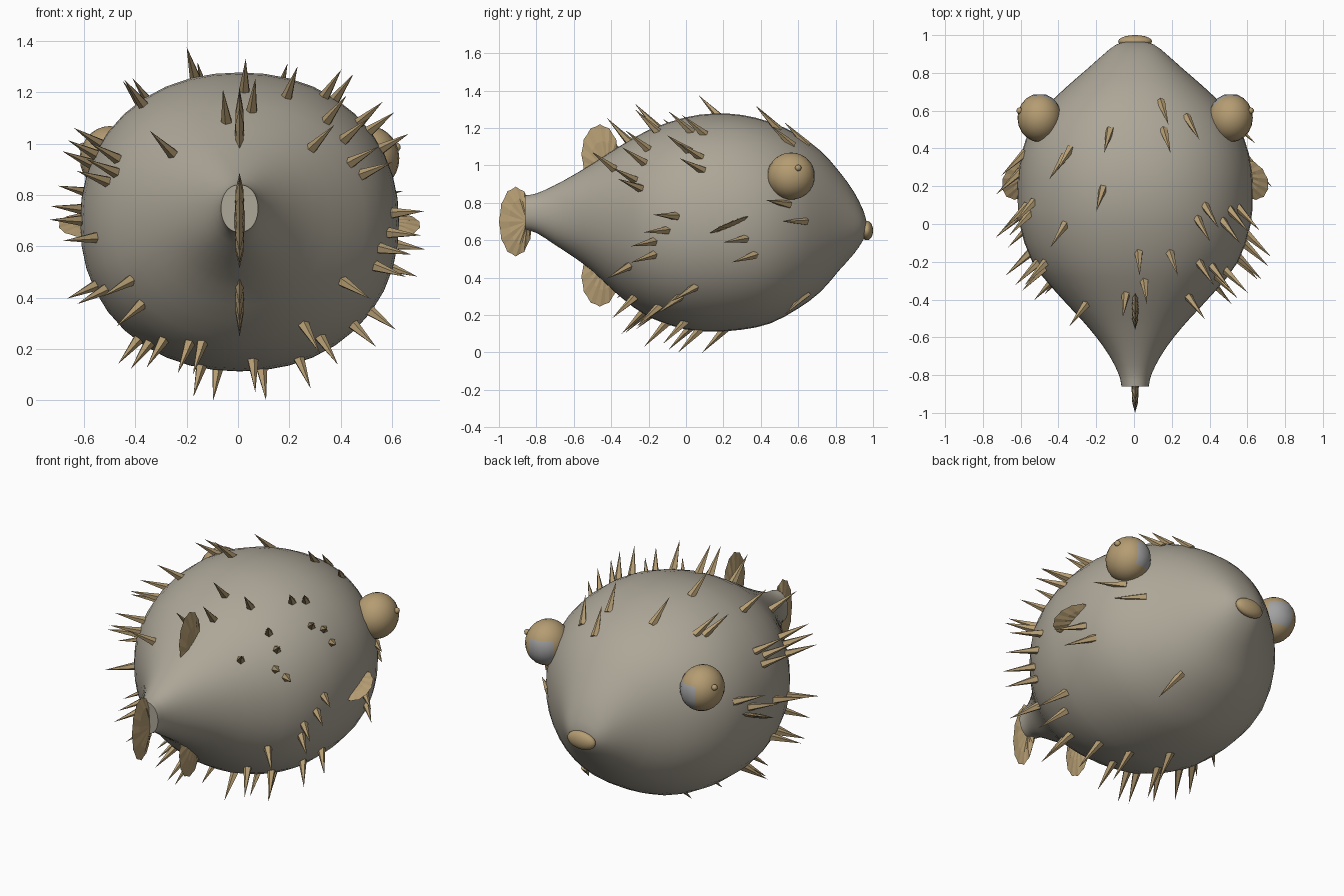
import bpy, bmesh, math
from mathutils import Vector

if "Cube" in bpy.data.objects:
    bpy.data.objects.remove(bpy.data.objects["Cube"])


def material(name, rgb):
    m = bpy.data.materials.new(name)
    m.diffuse_color = (*rgb, 1)
    m.use_nodes = True
    m.node_tree.nodes["Principled BSDF"].inputs["Base Color"].default_value = m.diffuse_color
    return m


SKIN = material("grey skin", (0.42, 0.385, 0.315))
TAN = material("tan", (0.46, 0.335, 0.17))
GREY = material("neutral grey", (0.36, 0.36, 0.36))


def finish(bm, name, mats, smooth=None):
    bmesh.ops.recalc_face_normals(bm, faces=bm.faces)
    me = bpy.data.meshes.new(name)
    bm.to_mesh(me)
    bm.free()
    ob = bpy.data.objects.new(name, me)
    bpy.context.collection.objects.link(ob)
    for m in mats:
        me.materials.append(m)
    if smooth:
        bpy.ops.object.select_all(action='DESELECT')
        bpy.context.view_layer.objects.active = ob
        ob.select_set(True)
        bpy.ops.object.shade_smooth_by_angle(angle=math.radians(smooth))
    return ob


# Body sections: y, half width, bottom z, top z
CX = 0.006
SECTIONS = [
    (-0.86, 0.072, 0.655, 0.84), (-0.80, 0.085, 0.64, 0.85),
    (-0.70, 0.135, 0.575, 0.895), (-0.60, 0.205, 0.51, 0.95),
    (-0.50, 0.29, 0.435, 1.01), (-0.36, 0.42, 0.305, 1.10),
    (-0.20, 0.545, 0.19, 1.19), (0.0, 0.612, 0.123, 1.258),
    (0.15, 0.622, 0.112, 1.278), (0.30, 0.615, 0.122, 1.27),
    (0.45, 0.578, 0.155, 1.232), (0.60, 0.49, 0.235, 1.165),
    (0.72, 0.37, 0.325, 1.078), (0.82, 0.255, 0.44, 0.967),
    (0.90, 0.165, 0.53, 0.855), (0.95, 0.10, 0.605, 0.755), (0.965, 0.05, 0.645, 0.70),
]


def section(y):
    """Smooth interpolation between the body sections."""
    S = SECTIONS
    i = max(0, min(len(S) - 2, sum(s[0] <= y for s in S) - 1))
    h = S[i + 1][0] - S[i][0]
    t = (y - S[i][0]) / h

    def slope(k, c):
        a, b = S[max(k - 1, 0)], S[min(k + 1, len(S) - 1)]
        return (b[c] - a[c]) / (b[0] - a[0])
    return [(2*t**3 - 3*t*t + 1) * S[i][c] + (t**3 - 2*t*t + t) * h * slope(i, c)
            + (3*t*t - 2*t**3) * S[i + 1][c] + (t**3 - t*t) * h * slope(i + 1, c)
            for c in (1, 2, 3)]


def surface(y, ang):
    """Point on the slightly squared oval body section."""
    w, lo, hi = section(y)
    c, s, p = math.cos(ang), math.sin(ang), 2.14
    k = (abs(c) ** p + abs(s) ** p) ** (-1 / p)
    return Vector((CX + w * c * k, y, (lo + hi) / 2 + (hi - lo) / 2 * s * k))


# Body
bm = bmesh.new()
N = 40
rings = []
for a, b in zip(SECTIONS, SECTIONS[1:]):
    for y in (a[0], (a[0] + b[0]) / 2):
        rings.append([bm.verts.new(surface(y, 2 * math.pi * k / N)) for k in range(N)])
rings.append([bm.verts.new(surface(SECTIONS[-1][0], 2 * math.pi * k / N)) for k in range(N)])
for r, s in zip(rings, rings[1:]):
    for k in range(N):
        bm.faces.new((r[k], r[(k + 1) % N], s[(k + 1) % N], s[k]))
bm.faces.new(rings[0])
bm.faces.new(rings[-1])
finish(bm, "body", [SKIN], 50)

# Mouth
bm = bmesh.new()
bmesh.ops.create_uvsphere(bm, u_segments=20, v_segments=12, radius=1)
for v in bm.verts:
    v.co = Vector((CX + v.co.x * 0.09, 0.967 + v.co.y * 0.033, 0.652 + v.co.z * 0.052))
finish(bm, "mouth", [TAN], 50)

# Eyes with a small pupil bump and a grey patch at the mouth side
for side, label in ((1, "right"), (-1, "left")):
    bm = bmesh.new()
    bmesh.ops.create_uvsphere(bm, u_segments=20, v_segments=14, radius=0.126)
    for v in bm.verts:
        v.co.x = v.co.x * 0.93 * side
        v.co.y = min(v.co.y * 1.02, 0.124)
    for f in bm.faces:
        c = f.calc_center_median()
        f.material_index = int(c.y > 0.07 and c.x * side < 0.03 and -0.07 < c.z < 0.05)
    bmesh.ops.translate(bm, verts=bm.verts, vec=(CX + side * 0.506, 0.562, 0.943))
    finish(bm, label + "_eye", [TAN, GREY], 40)
    bm = bmesh.new()
    bmesh.ops.create_uvsphere(bm, u_segments=10, v_segments=8, radius=0.017)
    bmesh.ops.translate(bm, verts=bm.verts, vec=(CX + side * 0.612, 0.60, 0.987))
    finish(bm, label + "_pupil", [TAN], 50)


def fin(name, centre, a, b, root, thick=0.02, n=24):
    """Ribbed oval fin spanned by half axes a and b, ribs fanning from the root."""
    bm = bmesh.new()
    c, a, b, root = Vector(centre), Vector(a), Vector(b), Vector(root)
    nrm = a.cross(b).normalized()
    mids = ([], [])
    rim = []
    for k in range(n):
        ang = 2 * math.pi * k / n
        d = a * math.cos(ang) + b * math.sin(ang)
        rib = k % 2 == 0
        edge = c + d * (1.0 if rib else 0.95)
        rim.append(bm.verts.new(edge))
        for j, sg in enumerate((1, -1)):
            m = (c + root).lerp(edge, 0.65)
            mids[j].append(bm.verts.new(m + nrm * sg * thick * (0.75 if rib else 0.55)))
    for j, sg in enumerate((1, -1)):
        hub = bm.verts.new(c + root + nrm * sg * thick)
        for k in range(n):
            m = (k + 1) % n
            bm.faces.new((hub, mids[j][k], mids[j][m]))
            bm.faces.new((mids[j][k], rim[k], rim[m], mids[j][m]))
    finish(bm, name, [TAN])


# Fins
fin("tail_fin", (CX, -0.91, 0.70), (0, 0.09, 0), (0, 0, 0.187), (0, 0.06, 0))
fin("dorsal_fin", (CX, -0.46, 1.06), (0, 0.1, 0), (0, 0, 0.16), (0, 0.04, -0.09))
fin("anal_fin", (CX, -0.46, 0.405), (0, 0.1, 0), (0, 0, 0.16), (0, 0.04, 0.09))
for side, label in ((1, "right"), (-1, "left")):
    fin(label + "_pectoral_fin", (CX + side * 0.61, 0.235, 0.683),
        (side * 0.02, 0.095, 0.045), (side * 0.095, -0.05, -0.01),
        (-side * 0.05, 0.03, 0.005), 0.014)

# Spikes: (y, angle around body in degrees, 0 = right, 90 = top)
RIGHT = [
    (0.65, 72), (0.57, 58), (0.5, 74), (0.1, 54), (0.03, 58), (-0.15, 71), (-0.2, 52),
    (-0.22, 41), (-0.38, 46), (-0.15, 88), (-0.3, 84), (0.09, 29), (0.02, 42), (0.08, 37),
    (-0.24, 23), (-0.27, 30), (-0.05, 4), (-0.1, -4), (-0.17, -11), (-0.17, -19),
    (-0.3, -32), (0.32, -9), (0.37, -18), (0.55, 11), (0.64, 0), (0.05, -36),
    (-0.03, -44), (-0.27, -60), (-0.14, -57), (0.0, -68), (0.08, -82), (-0.1, -85), (0.65, -63),
]
LEFT = [
    (0.5, 104), (0.36, 128), (0.4, 125), (0.19, 106), (0.0, 127), (-0.42, 135), (-0.37, 97),
    (0.1, 157), (0.12, 149), (0.06, 153), (-0.2, 150), (-0.23, 156), (-0.2, 161),
    (0.38, 168), (0.28, 175), (0.05, 179), (-0.15, -174), (0.0, -155), (-0.1, -152),
    (-0.28, -150), (-0.25, -138), (0.03, -129), (-0.03, -125), (-0.14, -121),
    (-0.2, -111), (-0.22, -106), (0.03, -104), (0.21, -98),
]
bm = bmesh.new()
for y, deg in RIGHT + LEFT:
    ang = math.radians(deg)
    out = Vector((math.cos(ang), 0, math.sin(ang)))
    d = (out * 0.75 + Vector((0, -0.70, 0))).normalized()
    p = surface(y, ang) - out * 0.012
    u = d.cross(Vector((0, 1, 0))).normalized()
    w = d.cross(u)
    base = [bm.verts.new(p + (u * math.cos(k * math.tau / 5) + w * math.sin(k * math.tau / 5)) * 0.024)
            for k in range(5)]
    tip = bm.verts.new(p + d * 0.182)
    bm.faces.new(base)
    for k in range(5):
        bm.faces.new((base[k], base[(k + 1) % 5], tip))
finish(bm, "spikes", [TAN])
